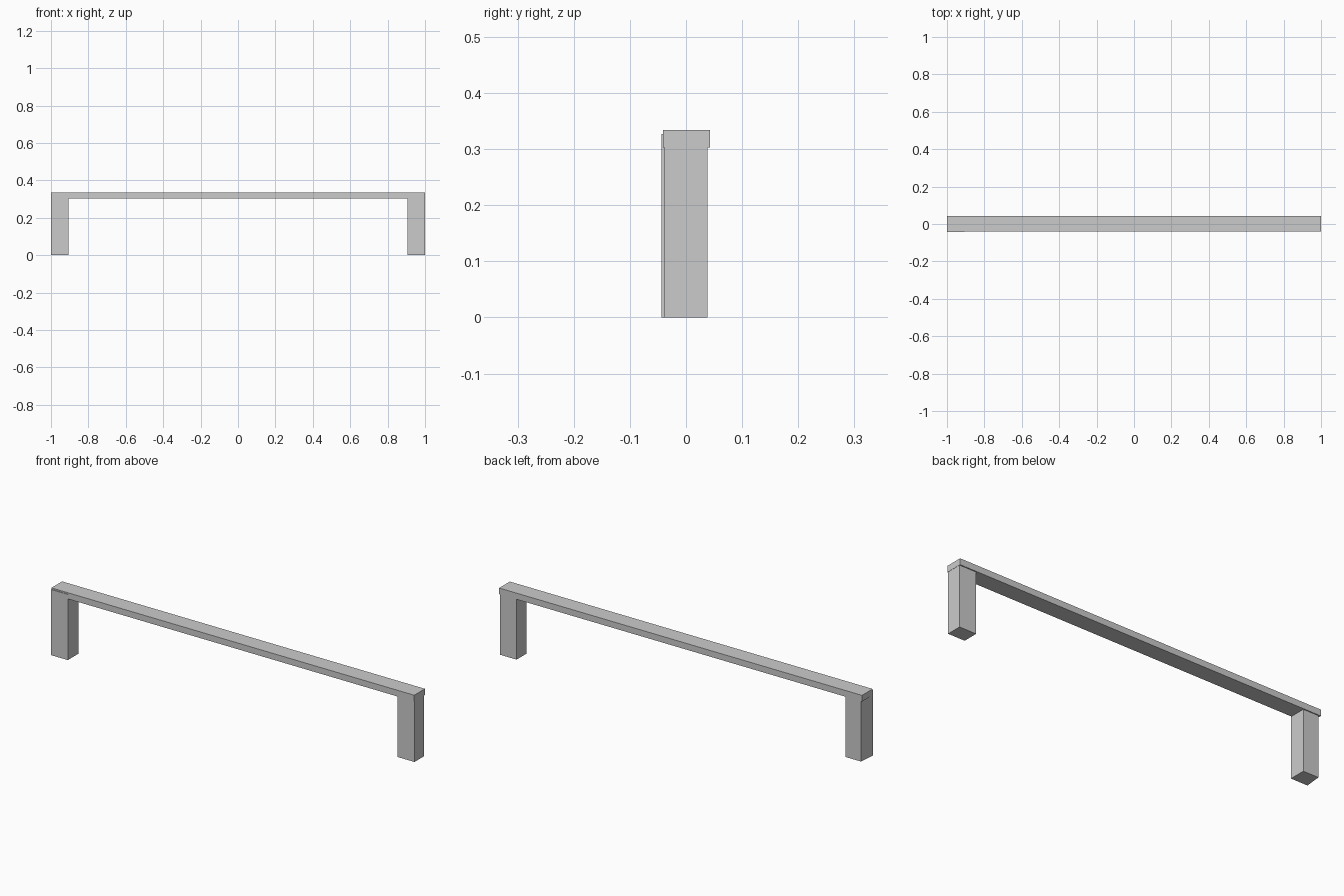
import bpy
import bmesh

if "Cube" in bpy.data.objects:
    bpy.data.objects.remove(bpy.data.objects["Cube"])


def prism(name, outline, z0, z1):
    """Extrude a plan outline (counter-clockwise x, y points) from z0 to z1."""
    bm = bmesh.new()
    face = bm.faces.new([bm.verts.new((x, y, z0)) for x, y in outline])
    ext = bmesh.ops.extrude_face_region(bm, geom=[face], use_keep_orig=True)
    top = [g for g in ext["geom"] if isinstance(g, bmesh.types.BMVert)]
    bmesh.ops.translate(bm, verts=top, vec=(0, 0, z1 - z0))
    bmesh.ops.recalc_face_normals(bm, faces=bm.faces)
    mesh = bpy.data.meshes.new(name)
    bm.to_mesh(mesh)
    bm.free()
    obj = bpy.data.objects.new(name, mesh)
    bpy.context.collection.objects.link(obj)
    return obj


# long top rail
prism("top_rail", [(-1, -0.041), (1, -0.041), (1, 0.043), (-1, 0.043)], 0.303, 0.334)

# right leg, square in plan
prism("right_leg", [(0.907, -0.038), (0.999, -0.038), (0.999, 0.038), (0.907, 0.038)], 0, 0.327)

# left leg, with its outer face slightly skewed
prism("left_leg", [(-0.999, -0.044), (-0.907, -0.044), (-0.907, 0.038), (-0.99, 0.038)], 0, 0.327)
